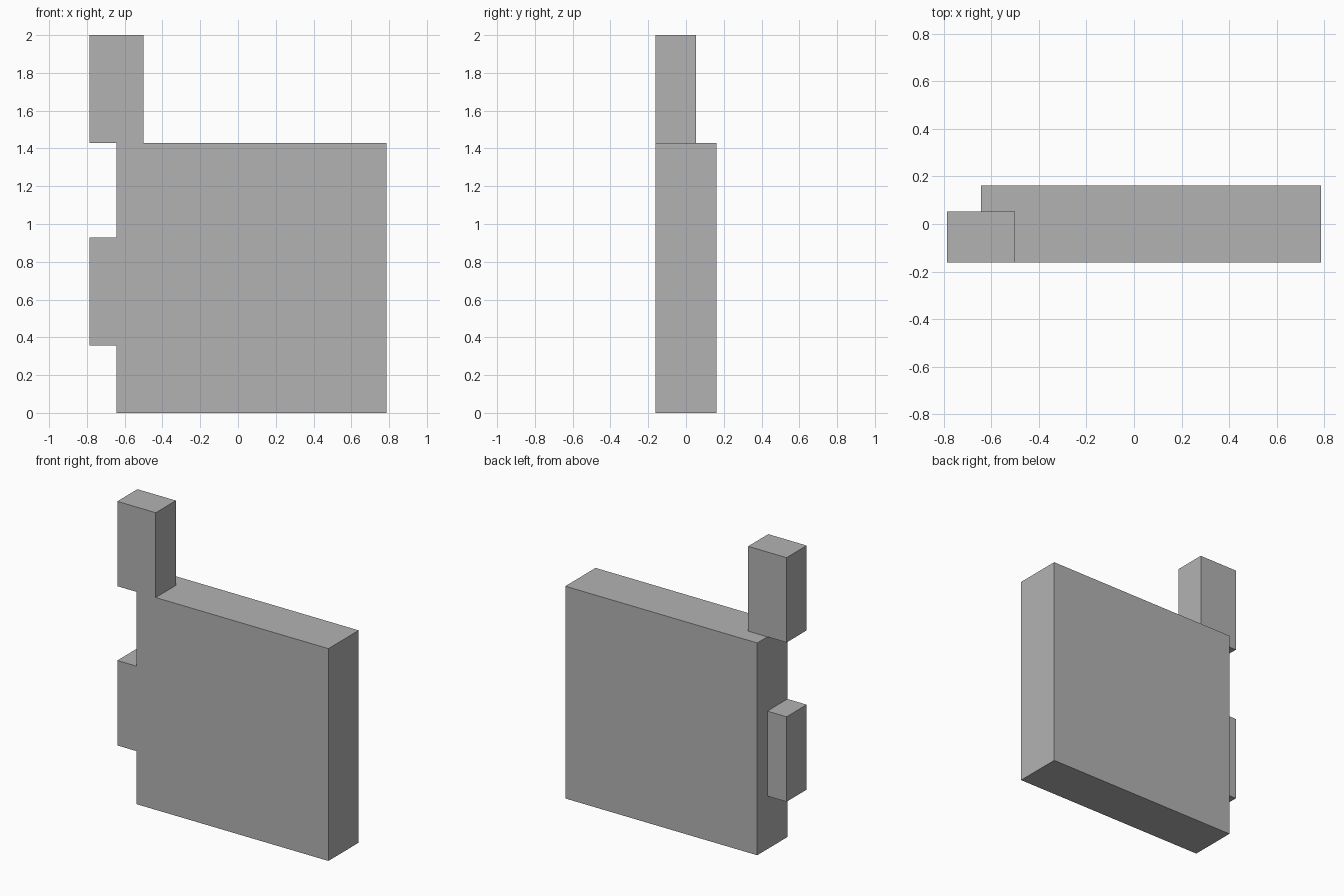
import bpy

cube = bpy.data.objects.get("Cube")
if cube:
    bpy.data.objects.remove(cube, do_unlink=True)

# Single plain grey finish
grey = bpy.data.materials.new("plain_grey")
grey.use_nodes = True
colour = (0.45, 0.45, 0.45, 1.0)
grey.diffuse_color = colour
grey.node_tree.nodes["Principled BSDF"].inputs["Base Color"].default_value = colour


def box(name, low, high):
    """Add a flat-shaded box between two opposite corners."""
    bpy.ops.mesh.primitive_cube_add(size=1)
    obj = bpy.context.object
    obj.name = name
    obj.location = [(a + b) / 2 for a, b in zip(low, high)]
    obj.scale = [b - a for a, b in zip(low, high)]
    bpy.ops.object.transform_apply(location=True, rotation=False, scale=True)
    obj.data.materials.append(grey)
    return obj


SIDE, EDGE, FRONT, BACK = 0.786, -0.643, -0.161, 0.161
TAB_BACK, PANEL_TOP = 0.053, 1.429

# Main slab
box("panel", (EDGE, FRONT, 0), (SIDE, BACK, PANEL_TOP))

# Post standing on the right corner, overhanging the slab edge
box("upper_post", (-SIDE, FRONT, PANEL_TOP), (-0.5, TAB_BACK, 2))

# Tab projecting from the right edge
box("side_tab", (-SIDE, FRONT, 0.357), (EDGE, TAB_BACK, 0.929))
